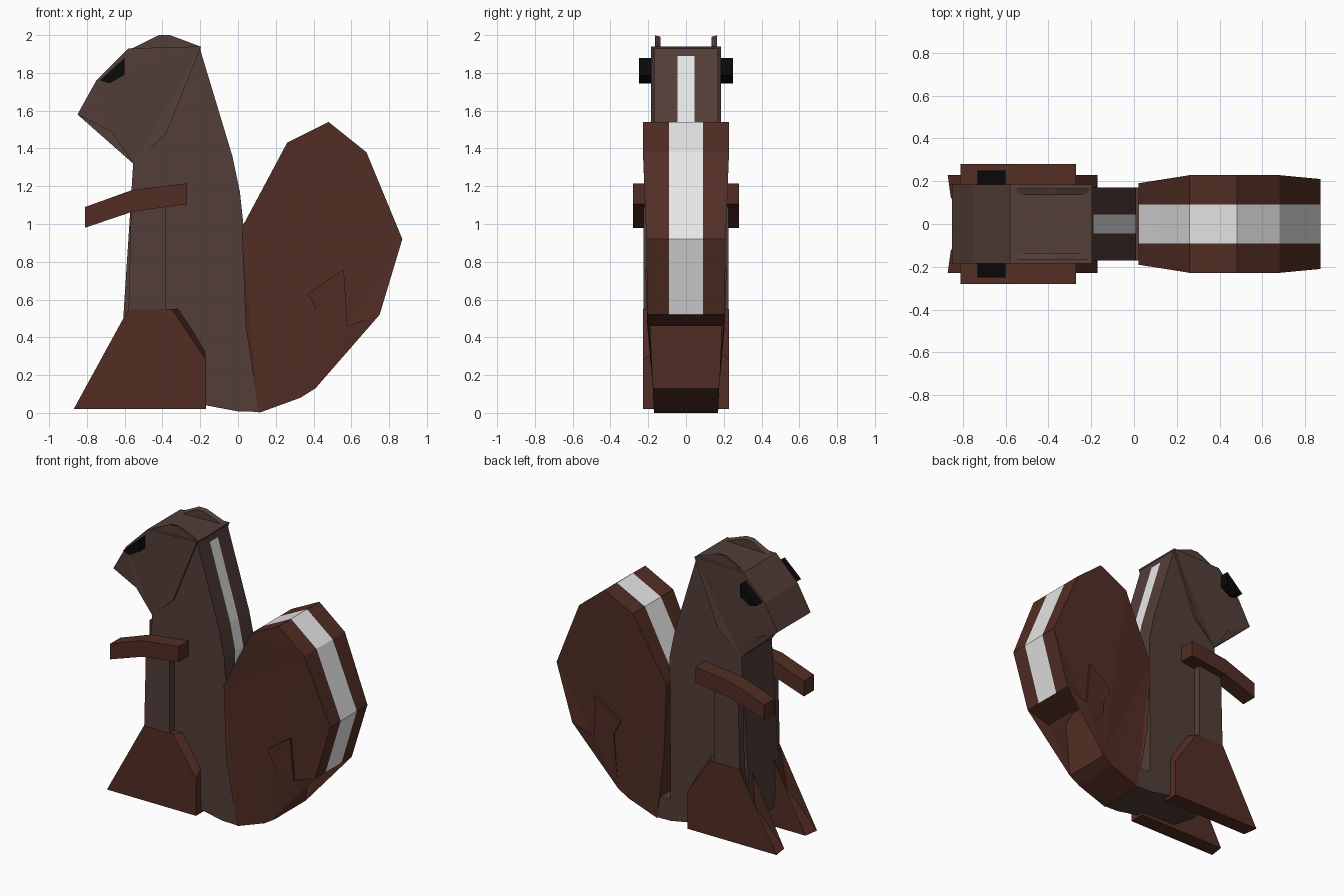
import bpy, bmesh

if "Cube" in bpy.data.objects:
    bpy.data.objects.remove(bpy.data.objects["Cube"])


def material(name, rgb):
    m = bpy.data.materials.new(name)
    m.diffuse_color = (*rgb, 1)
    m.use_nodes = True
    m.node_tree.nodes["Principled BSDF"].inputs["Base Color"].default_value = m.diffuse_color
    return m


FUR = material("dark brown fur", (0.086, 0.048, 0.039))
RUST = material("reddish brown fur", (0.085, 0.027, 0.018))
WHITE = material("pale stripe", (0.80, 0.80, 0.80))
BLACK = material("black eye", (0.003, 0.003, 0.003))


def loft(name, rings, mats, stripe=None):
    """Join matching side outlines; stripe = range of edges pale in the middle band."""
    me = bpy.data.meshes.new(name)
    bm = bmesh.new()
    vs = [[bm.verts.new(p) for p in ring] for ring in rings]
    n = len(rings[0])
    for b in range(len(vs) - 1):
        for i in range(n):
            j = (i + 1) % n
            f = bm.faces.new((vs[b][i], vs[b][j], vs[b + 1][j], vs[b + 1][i]))
            if stripe and b == 1 and i in stripe:
                f.material_index = 1
    caps = [bm.faces.new(vs[0]), bm.faces.new(vs[-1][::-1])]
    bmesh.ops.triangulate(bm, faces=caps, ngon_method='EAR_CLIP')
    bmesh.ops.recalc_face_normals(bm, faces=bm.faces[:])
    bm.to_mesh(me)
    bm.free()
    for m in mats:
        me.materials.append(m)
    ob = bpy.data.objects.new(name, me)
    bpy.context.collection.objects.link(ob)
    return ob


def wide(name, pts, mats, band=None, stripe=None):
    """Symmetric part from (x, z, half width) points, with an optional centre band."""
    rings = [[(x, -w, z) for x, z, w in pts], [(x, w, z) for x, z, w in pts]]
    if band:
        rings[1:1] = [[(x, s * band, z) for x, z, w in pts] for s in (-1, 1)]
    return loft(name, rings, mats, stripe)


def pair(name, inner, outer, y0, y1, mat):
    """Left and right copies of a side part between two outlines."""
    for label, s in (("right", -1), ("left", 1)):
        loft(f"{label}_{name}", [[(x, s * y0, z) for x, z in inner],
                                 [(x, s * y1, z) for x, z in outer]], [mat])


# Body with a pale stripe down the back
body = [(-0.20, 1.93), (-0.19, 1.89), (-0.03, 1.36), (0.01, 1.17), (0.0, 0.80),
        (0.005, 0.16), (0.12, 0.15), (0.12, 0.005), (0.0, 0.008), (-0.17, 0.04),
        (-0.45, 0.05), (-0.60, 0.15), (-0.62, 0.30), (-0.60, 0.62), (-0.575, 1.0),
        (-0.555, 1.32), (-0.50, 1.60)]
wide("body", [(x, z, 0.17) for x, z in body], [FUR, WHITE], 0.045, range(1, 5))

# Head
head = [(-0.85, 1.58), (-0.75, 1.76), (-0.58, 1.93), (-0.195, 1.94),
        (-0.38, 1.48), (-0.555, 1.32), (-0.67, 1.49)]
wide("head", [(x, z, 0.17 if z < 1.4 else 0.185) for x, z in head], [FUR])

# Thin arched ears
ear = [(-0.58, 1.92), (-0.42, 2.0), (-0.36, 2.0), (-0.20, 1.94), (-0.30, 1.92)]
ear_in = [(-0.55, 1.92), (-0.42, 1.99), (-0.36, 1.99), (-0.23, 1.94), (-0.30, 1.92)]
pair("ear", ear_in, ear, 0.135, 0.165, FUR)

# Eyes
eye = [(-0.73, 1.76), (-0.60, 1.88), (-0.60, 1.79), (-0.68, 1.745)]
pair("eye", eye, eye, 0.17, 0.25, BLACK)

# Flanks in front of the body
flank = [(-0.58, 0.52), (-0.565, 1.12), (-0.38, 1.12), (-0.38, 0.52)]
pair("flank", flank, flank, 0.13, 0.225, FUR)

# Arms
arm = [(-0.81, 1.09), (-0.56, 1.18), (-0.27, 1.215), (-0.27, 1.105),
       (-0.56, 1.065), (-0.81, 0.98)]
pair("arm", arm, arm, 0.165, 0.28, RUST)

# Legs with pointed feet
toe = [(-0.63, 0.26), (-0.58, 0.55)]
outer = [(-0.87, 0.02)] + toe + [(-0.35, 0.55), (-0.17, 0.28), (-0.17, 0.02)]
inner = [(-0.855, 0.02)] + toe + [(-0.29, 0.55), (-0.18, 0.36), (-0.17, 0.02)]
pair("leg", inner, outer, 0.12, 0.228, RUST)

# Curled tail with a pale stripe along the outside
tail = [(0.04, 0.47, 0.19), (0.02, 0.98, 0.19), (0.12, 1.16, 0.20), (0.26, 1.43, 0.228),
        (0.48, 1.54, 0.228), (0.68, 1.38, 0.228), (0.87, 0.92, 0.21), (0.75, 0.52, 0.205),
        (0.58, 0.46, 0.205), (0.56, 0.76, 0.215), (0.37, 0.63, 0.205), (0.43, 0.52, 0.20),
        (0.41, 0.13, 0.175), (0.33, 0.08, 0.172), (0.11, 0.0, 0.17)]
wide("tail", tail, [RUST, WHITE], 0.09, range(1, 7))
